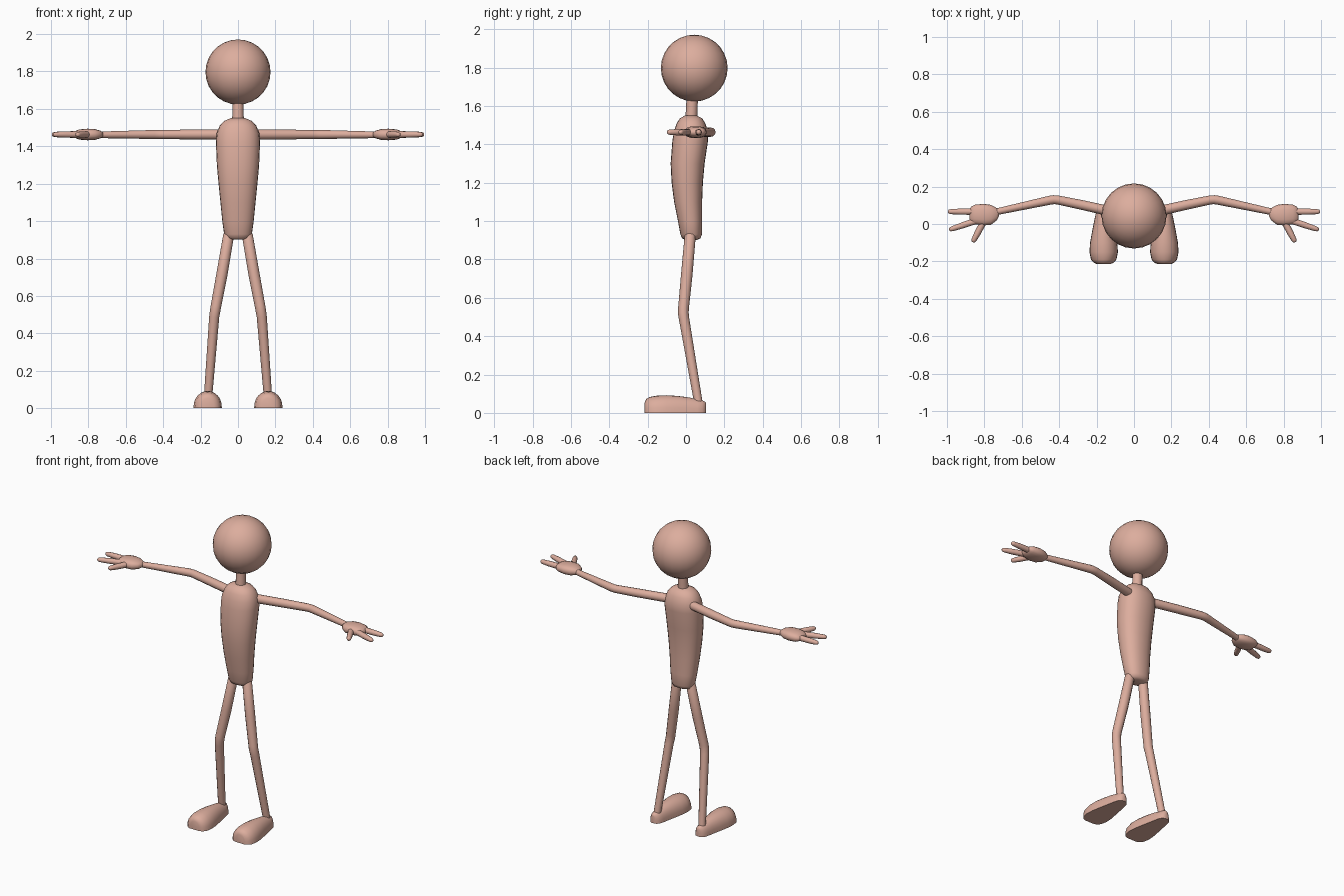
import bpy, bmesh
from math import sin, cos, pi, copysign
from mathutils import Vector

# shared skin material
skin = bpy.data.materials.new("skin")
skin.diffuse_color = (0.72, 0.42, 0.34, 1)


def finish(ob, mirror=False, angle=0.9):
    ob.data.materials.append(skin)
    bpy.ops.object.select_all(action='DESELECT')
    ob.select_set(True)
    bpy.context.view_layer.objects.active = ob
    bpy.ops.object.shade_smooth_by_angle(angle=angle)
    if mirror:
        m = ob.modifiers.new("mirror", 'MIRROR')
        m.use_bisect_axis[0] = False
        m.use_mirror_merge = False
    return ob


def loft(name, rings, mirror=False, angle=0.9):
    """Skin a list of equal-length point rings and cap both ends."""
    bm = bmesh.new()
    vs = [[bm.verts.new(p) for p in r] for r in rings]
    n = len(vs[0])
    for a, b in zip(vs, vs[1:]):
        for i in range(n):
            j = (i + 1) % n
            bm.faces.new((a[i], a[j], b[j], b[i]))
    bm.faces.new(vs[0][::-1])
    bm.faces.new(vs[-1])
    bmesh.ops.recalc_face_normals(bm, faces=bm.faces)
    me = bpy.data.meshes.new(name)
    bm.to_mesh(me)
    bm.free()
    ob = bpy.data.objects.new(name, me)
    bpy.context.collection.objects.link(ob)
    return finish(ob, mirror, angle)


def ring(c, u, v, n=16, power=1.0):
    c, u, v = Vector(c), Vector(u), Vector(v)
    sp = lambda q: copysign(abs(q) ** power, q)
    return [c + u * sp(cos(2 * pi * i / n)) + v * sp(sin(2 * pi * i / n)) for i in range(n)]


def limb(name, path, n=12, mirror=True):
    """Tapered round tube through (x, y, z, radius) points."""
    pts = [Vector(p[:3]) for p in path]
    rings = []
    for i, p in enumerate(pts):
        t = (pts[min(i + 1, len(pts) - 1)] - pts[max(i - 1, 0)]).normalized()
        u = t.cross(Vector((0, 1, 0) if abs(t.y) < 0.7 else (0, 0, 1))).normalized()
        rings.append(ring(p, u * path[i][3], t.cross(u) * path[i][3], n))
    return loft(name, rings, mirror)


# head
bpy.ops.mesh.primitive_uv_sphere_add(segments=24, ring_count=14, radius=0.174,
                                     location=(0, 0.043, 1.797))
bpy.context.object.name = "head"
finish(bpy.context.object)

# neck
limb("neck", [(0, 0.025, 1.50, 0.033), (0, 0.03, 1.58, 0.03), (0, 0.033, 1.66, 0.03)],
     mirror=False)

# torso: height, half width, front y, back y
body = [(0.902, 0.045, -0.005, 0.06), (0.91, 0.064, -0.02, 0.075),
        (0.93, 0.074, -0.029, 0.083), (1.0, 0.084, -0.042, 0.084),
        (1.1, 0.094, -0.062, 0.084), (1.2, 0.104, -0.075, 0.088),
        (1.3, 0.113, -0.08, 0.097), (1.42, 0.118, -0.071, 0.115),
        (1.47, 0.114, -0.062, 0.115), (1.51, 0.098, -0.048, 0.1),
        (1.535, 0.075, -0.032, 0.085), (1.55, 0.04, -0.005, 0.055)]
loft("torso", [ring((0, (f + b) / 2, z), (w, 0, 0), (0, (b - f) / 2, 0), 24, 0.9)
               for z, w, f, b in body])

# arms
limb("arm", [(0.07, 0.055, 1.463, 0.027), (0.27, 0.1, 1.463, 0.026),
             (0.41, 0.129, 1.463, 0.024), (0.43, 0.13, 1.463, 0.024),
             (0.45, 0.127, 1.463, 0.024), (0.76, 0.06, 1.461, 0.017)])

# palms: x, centre y, half width, half thickness
palm = [(0.722, 0.057, 0.016, 0.01), (0.735, 0.052, 0.034, 0.02),
        (0.765, 0.049, 0.053, 0.029), (0.805, 0.05, 0.058, 0.031),
        (0.85, 0.051, 0.052, 0.027), (0.87, 0.051, 0.042, 0.018),
        (0.88, 0.051, 0.028, 0.008)]
loft("palm", [ring((x, y, 1.463), (0, w, 0), (0, 0, h), 16, 0.8) for x, y, w, h in palm], True)

# fingers and thumb: start and tip
for name, a, b in [("outer_finger", (0.84, 0.066), (0.995, 0.066)),
                   ("inner_finger", (0.82, 0.025), (0.988, -0.031)),
                   ("thumb", (0.80, 0.02), (0.862, -0.097))]:
    steps = [(0, 0.018), (0.6, 0.017), (0.9, 0.014), (0.97, 0.011), (1, 0.005)]
    limb(name, [(a[0] + (b[0] - a[0]) * t, a[1] + (b[1] - a[1]) * t, 1.463, r)
                for t, r in steps], 10)

# legs
limb("leg", [(0.045, 0.023, 0.945, 0.018), (0.05, 0.022, 0.925, 0.029),
             (0.085, 0.004, 0.72, 0.03), (0.118, -0.013, 0.545, 0.028),
             (0.122, -0.014, 0.52, 0.028), (0.127, -0.01, 0.49, 0.027),
             (0.161, 0.065, 0.05, 0.022)])

# feet: y, half width, height, swept flat-soled profile
foot = [(-0.215, 0.034, 0.055), (-0.208, 0.052, 0.072), (-0.19, 0.068, 0.083),
        (-0.15, 0.076, 0.09), (-0.10, 0.073, 0.092), (-0.04, 0.062, 0.088),
        (0.02, 0.05, 0.08), (0.06, 0.042, 0.07), (0.085, 0.035, 0.065),
        (0.1, 0.022, 0.058), (0.105, 0.01, 0.05)]
loft("foot", [[(0.162 + w * cos(pi * i / 12), y, h * sin(pi * i / 12) ** 0.85 if 0 < i < 12 else 0)
               for i in range(13)] for y, w, h in foot], True)
